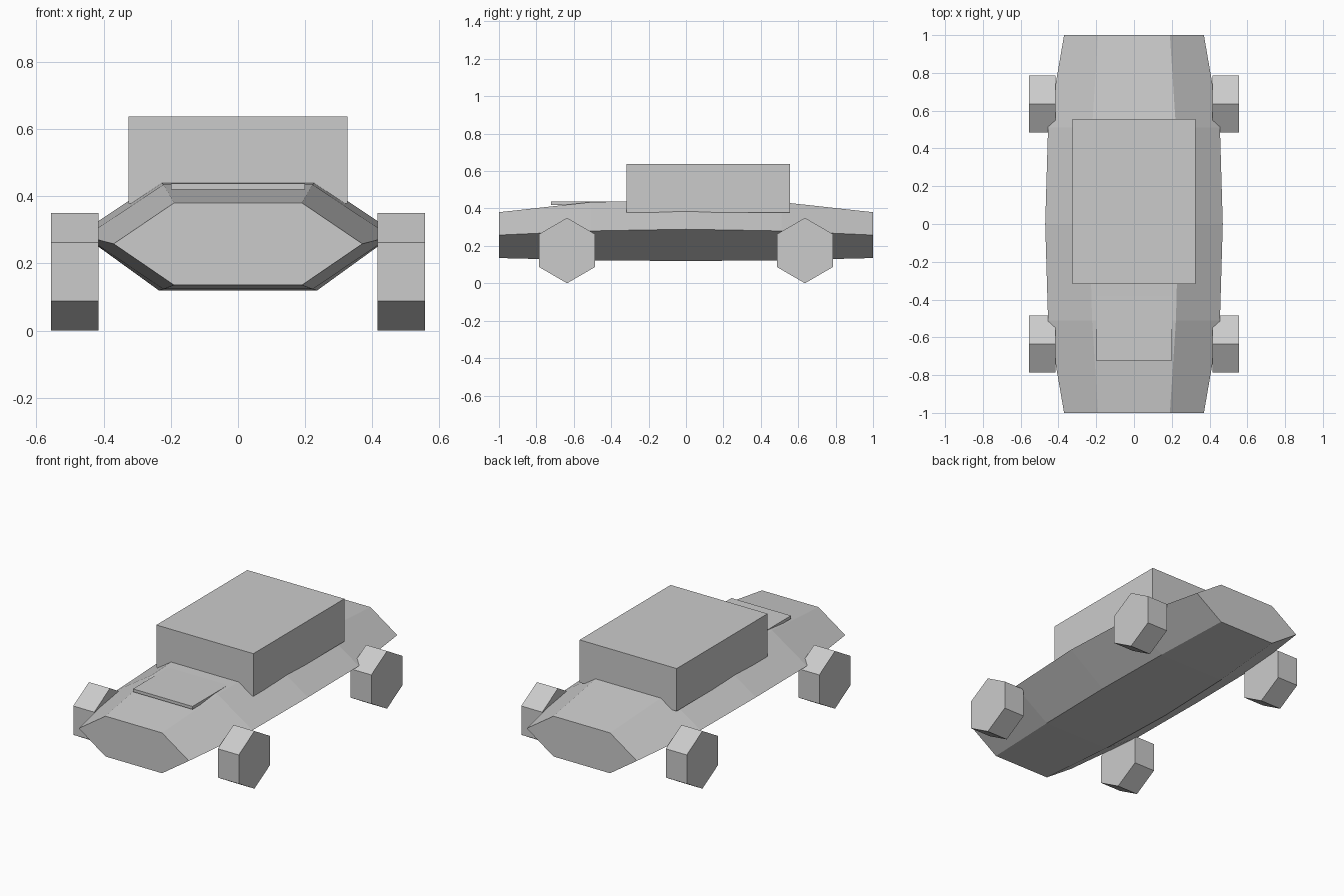
import bpy, bmesh, math

if "Cube" in bpy.data.objects:
    bpy.data.objects.remove(bpy.data.objects["Cube"])


def finish(bm, name):
    bmesh.ops.recalc_face_normals(bm, faces=bm.faces)
    mesh = bpy.data.meshes.new(name)
    bm.to_mesh(mesh)
    bm.free()
    obj = bpy.data.objects.new(name, mesh)
    bpy.context.collection.objects.link(obj)
    return obj


def box(name, x, y, z):
    bm = bmesh.new()
    bmesh.ops.create_cube(bm, size=1)
    for v in bm.verts:
        v.co = [lo + (c + 0.5) * (hi - lo) for c, (lo, hi) in zip(v.co, (x, y, z))]
    return finish(bm, name)


# Body: hexagonal cross-sections lofted from front to back
# (y, half width, side edge z, flat half width, top z, bottom z)
half = [(1.0, 0.37, 0.258, 0.19, 0.38, 0.135),
        (0.51, 0.455, 0.28, 0.222, 0.434, 0.123),
        (0.0, 0.47, 0.289, 0.235, 0.446, 0.119)]
sections = [(-s[0],) + s[1:] for s in half] + half[1::-1]
bm = bmesh.new()
rings = []
for y, w, zs, f, zt, zb in sections:
    pts = [(w, zs), (f, zt), (-f, zt), (-w, zs), (-f, zb), (f, zb)]
    rings.append([bm.verts.new((x, y, z)) for x, z in pts])
for a, b in zip(rings, rings[1:]):
    for i in range(6):
        j = (i + 1) % 6
        bm.faces.new((a[i], a[j], b[j], b[i]))
bm.faces.new(rings[0])
bm.faces.new(rings[-1])
finish(bm, "body")

# Cabin and raised hood plate
box("cabin", (-0.326, 0.326), (-0.318, 0.555), (0.378, 0.637))
box("hood_plate", (-0.2, 0.2), (-0.722, -0.31), (0.419, 0.437))

# Four hexagonal wheels, standing on a corner
for side, side_name in ((-1, "left"), (1, "right")):
    for end, end_name in ((-1, "front"), (1, "rear")):
        bm = bmesh.new()
        rims = [[bm.verts.new((side * x,
                               end * 0.636 + 0.174 * math.sin(k * math.pi / 3),
                               0.175 + 0.175 * math.cos(k * math.pi / 3)))
                 for k in range(6)] for x in (0.415, 0.556)]
        for rim in rims:
            bm.faces.new(rim)
        for k in range(6):
            n = (k + 1) % 6
            bm.faces.new((rims[0][k], rims[0][n], rims[1][n], rims[1][k]))
        finish(bm, f"{end_name}_{side_name}_wheel")
